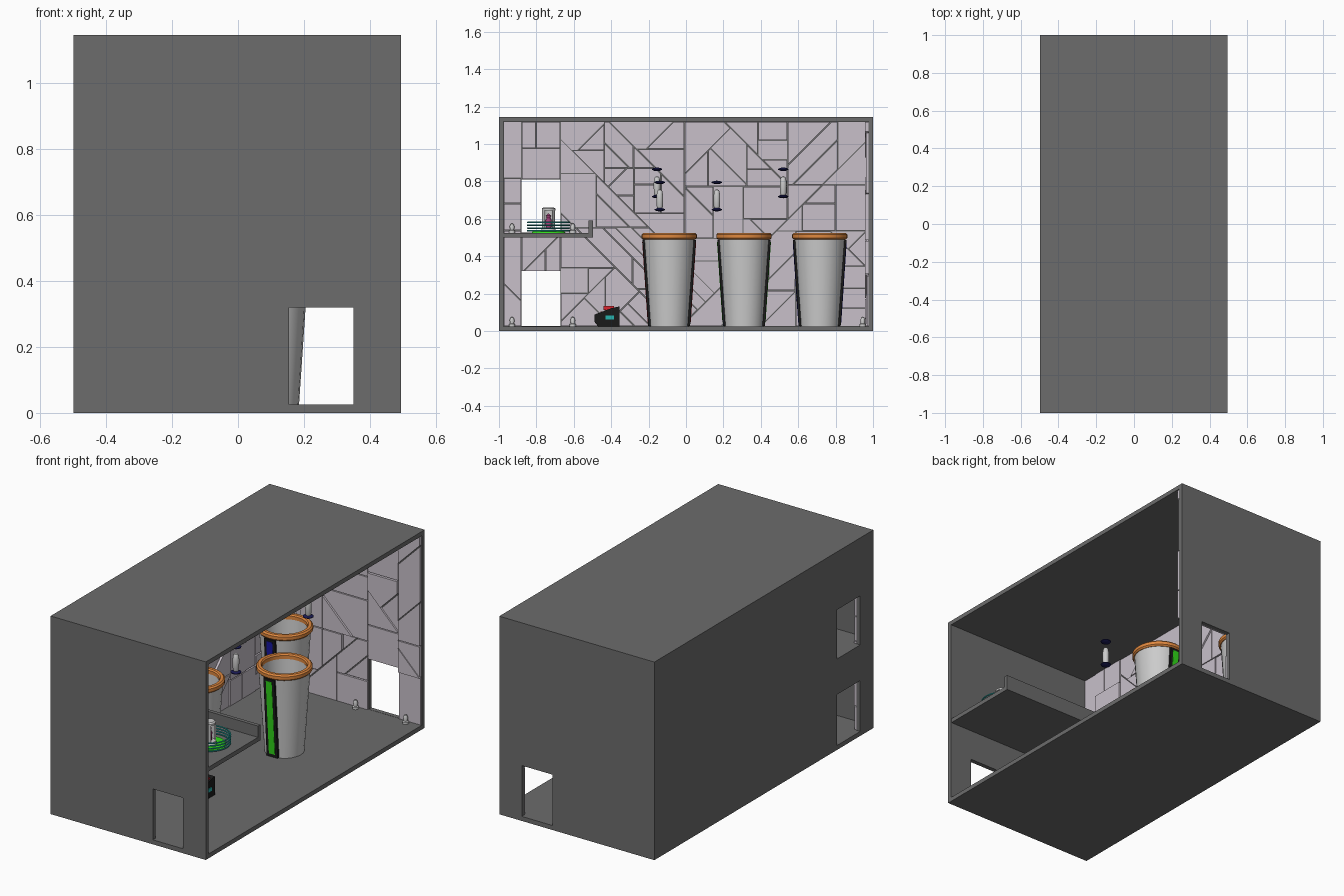
import bpy, bmesh, math, random
from mathutils import Vector, Matrix

if "Cube" in bpy.data.objects:
    bpy.data.objects.remove(bpy.data.objects["Cube"])

random.seed(7)


def mat(name, r, g, b):
    m = bpy.data.materials.new(name)
    m.diffuse_color = (r, g, b, 1)
    m.use_nodes = True
    m.node_tree.nodes["Principled BSDF"].inputs["Base Color"].default_value = m.diffuse_color
    return m


SHELL = mat("dark_grey", .15, .15, .15)
PANEL = mat("pale_lilac", .58, .53, .59)
STEEL = mat("light_steel", .55, .55, .55)
ORANGE = mat("orange", .75, .25, .05)
BLACK = mat("black", .01, .01, .01)
RED = mat("red", .7, .02, .03)
GREEN = mat("green", .03, .7, .01)
BLUE = mat("blue", .01, .01, .4)
NAVY = mat("navy", .01, .01, .09)
TEAL = mat("teal", .02, .45, .42)
PINK = mat("magenta", .4, .05, .2)


def make(name, bm, m, smooth=False):
    bmesh.ops.recalc_face_normals(bm, faces=bm.faces)
    me = bpy.data.meshes.new(name)
    bm.to_mesh(me)
    bm.free()
    ob = bpy.data.objects.new(name, me)
    bpy.context.collection.objects.link(ob)
    if m:
        me.materials.append(m)
    if smooth:
        bpy.ops.object.select_all(action='DESELECT')
        ob.select_set(True)
        bpy.context.view_layer.objects.active = ob
        bpy.ops.object.shade_smooth_by_angle(angle=math.radians(35))
    return ob


def box(name, lo, hi, m=None, shear=0):
    """Box between two corners; shear leans y with height."""
    bm = bmesh.new()
    bmesh.ops.create_cube(bm, size=1)
    for v in bm.verts:
        v.co = Vector([(a + b) / 2 + c * (b - a) for a, b, c in zip(lo, hi, v.co)])
        v.co.y += shear * (v.co.z - lo[2])
    return make(name, bm, m)


def lathe(name, profile, loc, m, seg=32, start=0, arc=2 * math.pi):
    """Spin an (r, z) profile about a vertical axis."""
    bm = bmesh.new()
    rot = Matrix.Rotation(start, 3, 'Z')
    vs = [bm.verts.new(rot @ Vector((r, 0, z))) for r, z in profile]
    es = [bm.edges.new(p) for p in zip(vs, vs[1:])]
    bmesh.ops.spin(bm, geom=vs + es, cent=(0, 0, 0), axis=(0, 0, 1), angle=arc, steps=seg)
    bmesh.ops.remove_doubles(bm, verts=bm.verts, dist=1e-5)
    bmesh.ops.translate(bm, verts=bm.verts, vec=loc)
    return make(name, bm, m, True)


def ring(name, R, r, loc, m, seg=48, sides=10, zscale=1):
    prof = [(R + r * math.cos(t), r * zscale * math.sin(t))
            for t in [2 * math.pi * i / sides for i in range(sides + 1)]]
    return lathe(name, prof, loc, m, seg)


# --- shell: hollow box open on +x, with door openings
shell = box("room_shell", (-.498, -1, 0), (.494, 1, 1.145), SHELL)
cutters = [box("cut", (-.473, -.975, .025), (.6, .975, 1.12)),
           box("cut", (.155, -1.1, .026), (.35, 1.1, .32)),
           box("cut", (-.6, -.88, .026), (-.4, -.67, .32)),
           box("cut", (-.6, -.88, .526), (-.4, -.67, .81))]
bpy.context.view_layer.objects.active = shell
for c in cutters:
    mod = shell.modifiers.new("cut", 'BOOLEAN')
    mod.operation, mod.solver, mod.object = 'DIFFERENCE', 'EXACT', c
    bpy.ops.object.modifier_apply(modifier=mod.name)
    bpy.data.objects.remove(c)

# --- upper platform with curb
box("platform", (-.473, -.975, .5), (.492, -.52, .525), SHELL)
box("platform_curb", (-.473, -.52, .5), (.492, -.498, .59), SHELL)


# --- irregular wall plates: random splitting of convex polygons
def clip(poly, n, d):
    out = []
    for a, b in zip(poly, poly[1:] + poly[:1]):
        da, db = a.dot(n) - d, b.dot(n) - d
        if da <= 1e-9:
            out.append(a)
        if da * db < -1e-12:
            out.append(a.lerp(b, da / (da - db)))
    return out


def area(p):
    return sum(a.x * b.y - b.x * a.y for a, b in zip(p, p[1:] + p[:1])) / 2 if len(p) > 2 else 0


def shatter(p, out):
    if area(p) < random.uniform(.014, .06):
        out.append(p)
        return
    w = max(v.x for v in p) - min(v.x for v in p)
    h = max(v.y for v in p) - min(v.y for v in p)
    ang = (0 if w > h else 90) + random.choice([0, 0, 0, 45, -45])
    n = Vector((math.cos(math.radians(ang)), math.sin(math.radians(ang))))
    ds = [v.dot(n) for v in p]
    d = min(ds) + (max(ds) - min(ds)) * random.uniform(.35, .65)
    for q in (clip(p, n, d), clip(p, -n, -d)):
        if area(q) > .0015:
            shatter(q, out)


def plated_wall(name, lo, hi, doors, place):
    polys = [[Vector(c) for c in ((lo[0], lo[1]), (hi[0], lo[1]), (hi[0], hi[1]), (lo[0], hi[1]))]]
    X, Y = Vector((1, 0)), Vector((0, 1))
    for x0, x1, y0, y1 in doors:        # keep the door openings clear
        rest = []
        for p in polys:
            for n, d in ((X, x0), (-X, -x1), (Y, y0), (-Y, -y1)):
                q = clip(p, n, d)
                if area(q) > 1e-4:
                    rest.append(q)
                p = clip(p, -n, -d)
                if area(p) < 1e-5:
                    break
        polys = rest
    cells = []
    for p in polys:
        shatter(p, cells)
    bm = bmesh.new()
    for cell in cells:
        q = cell
        for a, b in zip(cell, cell[1:] + cell[:1]):
            if (b - a).length > 1e-6:
                e = (b - a).normalized()
                n = Vector((e.y, -e.x))
                q = clip(q, n, a.dot(n) - .0025)
        if area(q) < 1e-4:
            continue
        t = random.choice([.008, .012, .012, .018])
        low = [bm.verts.new(place(v.x, v.y, 0)) for v in q]
        top = [bm.verts.new(place(v.x, v.y, t)) for v in q]
        bm.faces.new(top)
        for i in range(len(q)):
            j = (i + 1) % len(q)
            bm.faces.new((low[i], low[j], top[j], top[i]))
        bm.faces.new(low[::-1])
    make(name, bm, PANEL)


plated_wall("left_wall_plates", (-.975, .025), (.975, 1.12),
            [(-.88, -.67, .025, .32), (-.88, -.67, .525, .81)], lambda u, v, t: (-.473 + t, u, v))
plated_wall("back_wall_plates", (-.455, .025), (.492, 1.12),
            [(.155, .35, .025, .32)], lambda u, v, t: (u, .975 - t, v))

# --- three vats with orange rims and coloured level strips at both y sides
for i, (x, y, colour) in enumerate([(-.2, -.09, RED), (.08, .31, GREEN), (-.2, .715, BLUE)]):
    lathe(f"vat_{i}", [(0, .025), (.105, .025), (.137, .5), (.122, .5), (.092, .04), (0, .04)],
          (x, y, 0), STEEL, 24)
    lathe(f"vat_rim_{i}", [(.118, .496), (.14, .49), (.148, .498), (.148, .516), (.14, .524),
                           (.124, .524), (.118, .516), (.118, .496)], (x, y, 0), ORANGE, 32)
    for s in (-1, 1):
        for part, w, a, b, z0, z1, m in (("strip_frame", .035, .092, .112, .027, .488, BLACK),
                                         ("strip_light", .019, .1, .114, .045, .475, colour)):
            k = .0674
            ys = sorted((y + s * (a + k * (z0 - .027)), y + s * (b + k * (z0 - .027))))
            box(f"vat_{part}_{i}", (x - w, ys[0], z0), (x + w, ys[1], z1), m, s * k)

# --- floating lanterns: grey body between navy discs
for i, (x, y, z) in enumerate([(.085, -.14, .722), (-.3, -.155, .792),
                               (-.3, .165, .722), (.085, .52, .792)]):
    lathe(f"lantern_body_{i}", [(0, -.068), (.012, -.068), (.017, -.055), (.018, .0), (.014, .025),
                                (.01, .032), (0, .036)], (x, y, z), STEEL, 16)
    for s in (-1, 1):
        lathe(f"lantern_disc_{i}", [(0, -.009), (.015, -.008), (.028, -.002), (.028, .002),
                                    (.015, .008), (0, .009)], (x, y, z + s * .073), NAVY, 20)

# --- little floor lamps either side of every doorway
spots = [(-.45, y, z) for y in (-.93, -.605) for z in (.025, .525)]
spots += [(x, .945, .025) for x in (.09, .41)]
for i, p in enumerate(spots):
    lathe(f"floor_lamp_{i}", [(0, 0), (.017, 0), (.017, .012), (.011, .016), (.013, .034),
                              (.008, .048), (0, .052)], p, STEEL, 12)

# --- capsule on the platform, circled by teal rings
cx, cy = .33, -.735
lathe("capsule_pad", [(0, .525), (.09, .525), (.085, .533), (0, .533)], (cx, cy, 0), GREEN)
lathe("capsule_base", [(0, .533), (.04, .533), (.036, .548), (0, .548)], (cx, cy, 0), STEEL, 24)
lathe("capsule_shell", [(.036, .545), (.036, .65), (.03, .65), (.03, .545), (.036, .545)],
      (cx, cy, 0), STEEL, 24, math.radians(40), math.radians(280))
lathe("capsule_cap", [(0, .645), (.036, .645), (.036, .655), (.028, .661), (0, .661)],
      (cx, cy, 0), STEEL, 24)
lathe("capsule_core", [(0, .548), (.014, .55), (.017, .59), (.01, .605), (.013, .618), (0, .63)],
      (cx, cy, 0), PINK, 16)
for i in range(4):
    ring(f"energy_ring_{i}", .112, .004, (cx, cy, .536 + .015 * i), TEAL, 40, 8)

# --- black console: wedge body, cyan screen, red key bars
bm = bmesh.new()
side = [(-.49, .05), (-.47, .025), (-.355, .025), (-.355, .132), (-.4, .122), (-.49, .088)]
face = bm.faces.new([bm.verts.new((.0, y, z)) for y, z in side])
ext = bmesh.ops.extrude_face_region(bm, geom=[face])
bmesh.ops.translate(bm, vec=(.1, 0, 0), verts=[v for v in ext["geom"] if isinstance(v, bmesh.types.BMVert)])
make("console_body", bm, BLACK)
box("console_screen", (.095, -.43, .062), (.104, -.385, .082), TEAL)
for x in (.02, .05, .08):
    box("console_key", (x - .008, -.46, .096), (x + .008, -.4, .105), RED, .35).rotation_euler = (0, 0, 0)
box("console_top_bar", (.01, -.44, .112), (.09, -.385, .134), RED)
